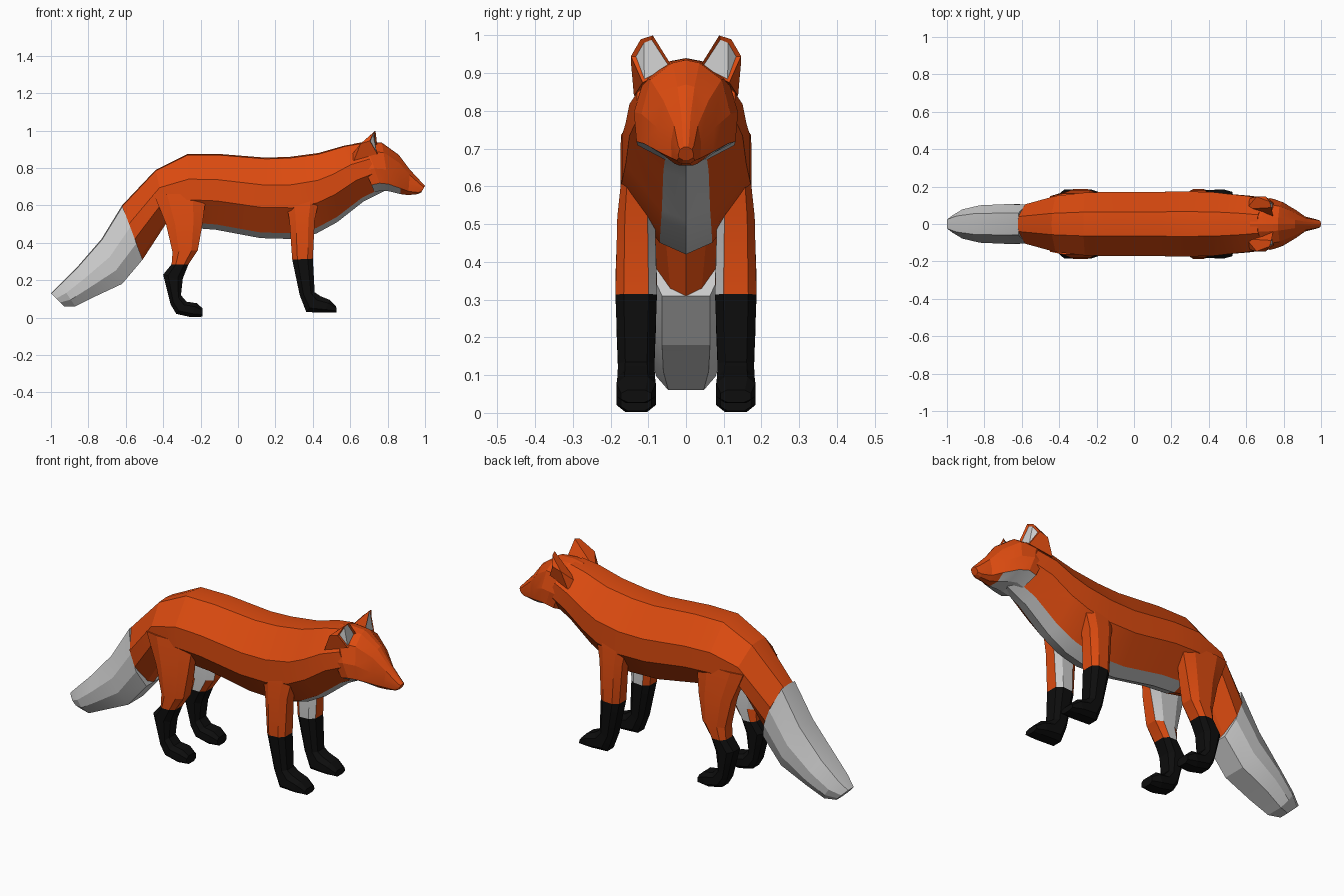
import bpy
import bmesh
import math
from mathutils import Vector

cube = bpy.data.objects.get("Cube")
if cube:
    bpy.data.objects.remove(cube, do_unlink=True)


def material(name, color):
    mat = bpy.data.materials.new(name)
    mat.use_nodes = True
    mat.diffuse_color = (*color, 1)
    mat.node_tree.nodes["Principled BSDF"].inputs["Base Color"].default_value = (*color, 1)
    return mat


ORANGE, WHITE, BLACK = range(3)
MATERIALS = [
    material("orange fur", (0.72, 0.07, 0.005)),
    material("white fur", (0.6, 0.6, 0.6)),
    material("black fur", (0.004, 0.004, 0.004)),
]


def finish(name, bm, color_rule=None, smooth_angle=14):
    """Colour the faces by rule and turn the bmesh into an object."""
    bmesh.ops.recalc_face_normals(bm, faces=bm.faces)
    bm.normal_update()
    if color_rule:
        for face in bm.faces:
            face.material_index = color_rule(face.calc_center_median(), face.normal)
    mesh = bpy.data.meshes.new(name)
    bm.to_mesh(mesh)
    bm.free()
    for mat in MATERIALS:
        mesh.materials.append(mat)
    mesh.shade_smooth()
    mesh.set_sharp_from_angle(angle=math.radians(smooth_angle))
    obj = bpy.data.objects.new(name, mesh)
    bpy.context.collection.objects.link(obj)
    return obj


def loft(name, rings, profile, color_rule, y_center=0):
    """Skin rings (start x, z, end x, z, half width) with a mirrored half profile
    of (fraction from start to end, fraction of the half width)."""
    bm = bmesh.new()
    loop = profile + [(t, -w) for t, w in reversed(profile) if w > 0]
    rows = []
    for x0, z0, x1, z1, width in rings:
        start, end = Vector((x0, y_center, z0)), Vector((x1, y_center, z1))
        rows.append([bm.verts.new(start.lerp(end, t) + Vector((0, w * width, 0)))
                     for t, w in loop])
    for a, b in zip(rows, rows[1:]):
        for i in range(len(loop)):
            j = (i + 1) % len(loop)
            bm.faces.new((a[i], a[j], b[j], b[i]))
    bm.faces.new(rows[0])
    bm.faces.new(rows[-1])
    return finish(name, bm, color_rule)


# Body from the root of the tail to the neck, with a white belly and throat
def body_color(center, normal):
    under = normal.z < -0.3 and abs(center.y) < 0.05
    return WHITE if under and center.x > -0.3 else ORANGE


BODY_PROFILE = [(0, 0), (0.015, 0.38), (0.34, 1), (0.62, 1), (0.93, 0.4), (1, 0)]
loft("body", [
    (-0.62, 0.60, -0.51, 0.31, 0.105),
    (-0.44, 0.79, -0.38, 0.51, 0.15),
    (-0.27, 0.875, -0.25, 0.48, 0.168),
    (-0.10, 0.875, -0.12, 0.47, 0.172),
    (0.15, 0.855, 0.12, 0.425, 0.172),
    (0.28, 0.86, 0.30, 0.42, 0.174),
    (0.43, 0.88, 0.42, 0.45, 0.17),
    (0.50, 0.90, 0.53, 0.51, 0.16),
    (0.57, 0.92, 0.67, 0.62, 0.15),
    (0.66, 0.935, 0.79, 0.68, 0.13),
], BODY_PROFILE, body_color)

# Head narrowing into the muzzle
HEAD_PROFILE = [(0, 0), (0.03, 0.3), (0.2, 0.8), (0.55, 1), (0.85, 0.95), (1, 0.4), (1, 0)]
loft("head", [
    (0.62, 0.93, 0.73, 0.67, 0.135),
    (0.68, 0.94, 0.77, 0.68, 0.138),
    (0.77, 0.935, 0.81, 0.675, 0.118),
    (0.86, 0.87, 0.87, 0.66, 0.075),
    (0.92, 0.79, 0.91, 0.655, 0.04),
    (0.985, 0.72, 0.96, 0.66, 0.026),
    (1.0, 0.705, 0.98, 0.67, 0.02),
], HEAD_PROFILE, lambda c, n: WHITE if n.z < -0.6 and c.x < 0.87 else ORANGE)

# Tail
TAIL_PROFILE = [(0, 0), (0.02, 0.55), (0.4, 1), (0.7, 1), (1, 0.6), (1, 0)]
loft("tail", [
    (-0.62, 0.60, -0.51, 0.31, 0.105),
    (-0.73, 0.42, -0.62, 0.18, 0.106),
    (-0.86, 0.27, -0.77, 0.11, 0.1),
    (-0.95, 0.18, -0.87, 0.06, 0.078),
    (-1.0, 0.13, -0.93, 0.06, 0.045),
], TAIL_PROFILE, lambda c, n: WHITE)

# Legs with black stockings and white inner thighs
LEG_PROFILE = [(0, 0.55), (0.25, 1), (0.75, 1), (1, 0.6)]
FORE_RINGS = [
    (0.25, 0.66, 0.44, 0.66, 0.035),
    (0.275, 0.52, 0.41, 0.52, 0.05),
    (0.29, 0.31, 0.40, 0.315, 0.055),
    (0.33, 0.12, 0.41, 0.135, 0.048),
    (0.365, 0.03, 0.44, 0.115, 0.05),
    (0.46, 0.026, 0.49, 0.095, 0.052),
    (0.527, 0.028, 0.525, 0.06, 0.04),
]
HIND_RINGS = [
    (-0.45, 0.66, -0.17, 0.66, 0.03),
    (-0.385, 0.50, -0.19, 0.50, 0.05),
    (-0.35, 0.35, -0.215, 0.36, 0.055),
    (-0.355, 0.285, -0.265, 0.285, 0.053),
    (-0.40, 0.23, -0.295, 0.21, 0.052),
    (-0.36, 0.07, -0.305, 0.12, 0.047),
    (-0.33, 0.02, -0.275, 0.085, 0.05),
    (-0.25, 0.002, -0.22, 0.077, 0.052),
    (-0.19, 0.005, -0.19, 0.05, 0.04),
]


def leg_color(side, stocking):
    def rule(center, normal):
        if center.z < stocking:
            return BLACK
        return WHITE if normal.y * side < -0.8 else ORANGE
    return rule


for side, label in ((-1, "near"), (1, "far")):
    loft("fore_leg_" + label, FORE_RINGS, LEG_PROFILE, leg_color(side, 0.31), side * 0.132)
    loft("hind_leg_" + label, HIND_RINGS, LEG_PROFILE, leg_color(side, 0.28), side * 0.132)

# Ears with an inset white inner face
EAR_RIM = [(0.745, 0.035, 0.915), (0.745, 0.115, 0.875), (0.705, 0.146, 0.945),
           (0.725, 0.12, 0.99), (0.735, 0.088, 1.0)]
EAR_BACK = [(0.60, 0.08, 0.86), (0.62, 0.138, 0.84), (0.655, 0.146, 0.93)]
for side, label in ((-1, "near"), (1, "far")):
    bm = bmesh.new()
    for x, y, z in EAR_RIM + EAR_BACK:
        bm.verts.new((x, side * y, z))
    bmesh.ops.convex_hull(bm, input=bm.verts)
    bmesh.ops.dissolve_limit(bm, angle_limit=math.radians(20), verts=bm.verts, edges=bm.edges)
    bmesh.ops.recalc_face_normals(bm, faces=bm.faces)
    front = [f for f in bm.faces if f.normal.x > 0.5]
    bmesh.ops.inset_region(bm, faces=front, thickness=0.011, depth=-0.008)
    for face in front:
        face.material_index = WHITE
    finish("ear_" + label, bm)
